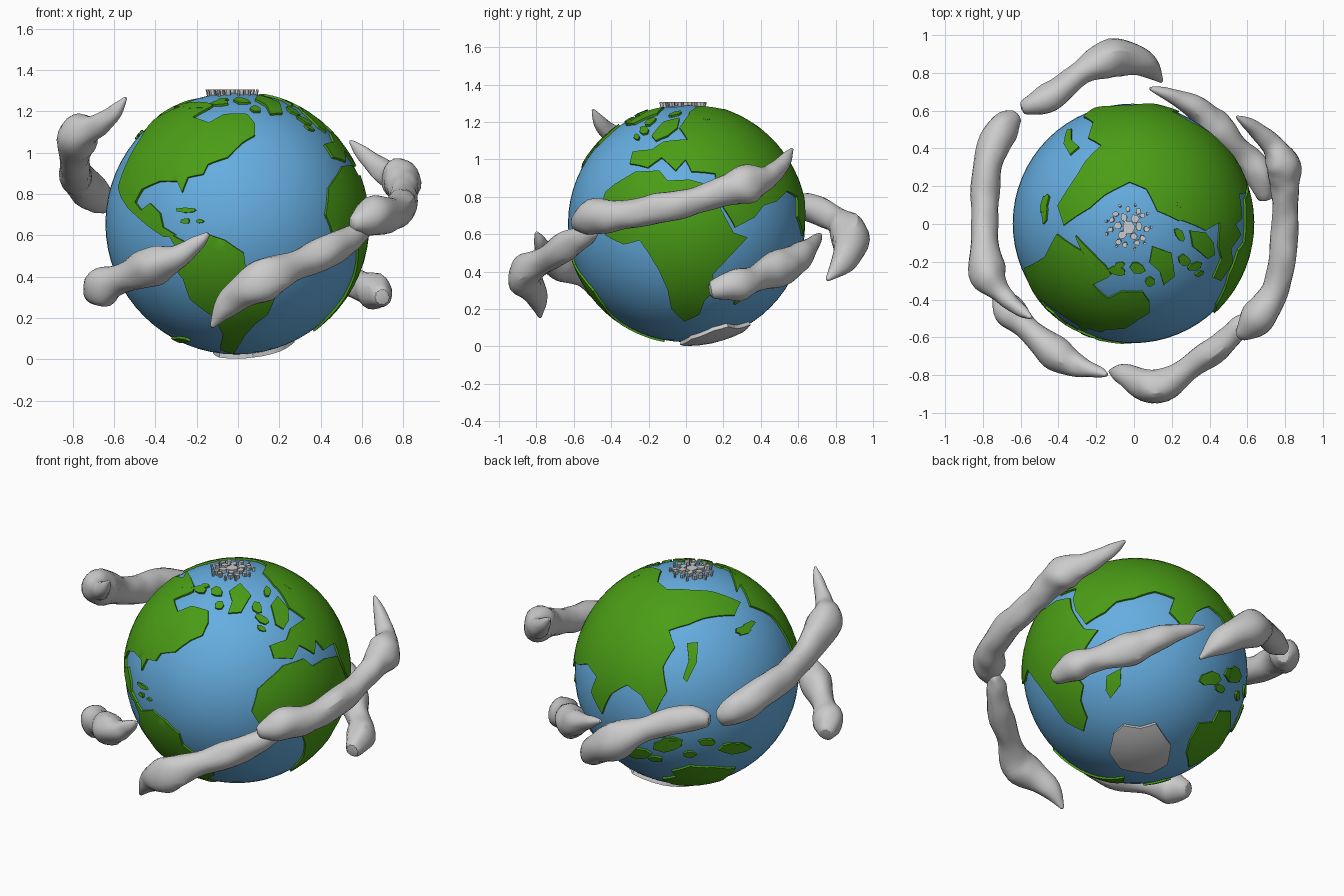
import bpy, bmesh, math, random
from mathutils import Vector
from mathutils.geometry import delaunay_2d_cdt, interpolate_bezier

if "Cube" in bpy.data.objects:
    bpy.data.objects.remove(bpy.data.objects["Cube"])

random.seed(4)
C = Vector((-0.008, 0.003, 0.657))      # globe centre
R_SEA, R_LAND, R_ICE = 0.634, 0.645, 0.655


def material(name, rgb):
    m = bpy.data.materials.new(name)
    m.diffuse_color = (*rgb, 1)
    m.use_nodes = True
    m.node_tree.nodes["Principled BSDF"].inputs["Base Color"].default_value = m.diffuse_color
    return m


BLUE = material("sea_blue", (0.13, 0.42, 0.75))
GREEN = material("land_green", (0.07, 0.34, 0.008))


def finish(bm, name, mat=None, angle=40):
    me = bpy.data.meshes.new(name)
    bm.to_mesh(me)
    bm.free()
    ob = bpy.data.objects.new(name, me)
    bpy.context.collection.objects.link(ob)
    if mat:
        me.materials.append(mat)
    bpy.context.view_layer.objects.active = ob
    ob.select_set(True)
    bpy.ops.object.shade_smooth_by_angle(angle=math.radians(angle))
    ob.select_set(False)
    return ob


# Sketch planes: azimuth, elevation, disc centre and disc radius of the globe
PLANES = {"front": (0, 0, 236.4, 224.3, 133), "right": (90, 0, 687, 224, 120.6),
          "top": (0, 90, 1133, 224.5, 122), "fr": (35, 25, 235, 670, 114),
          "bl": (215, 25, 688, 670, 114), "br": (145, -25, 1135, 670, 114)}


def on_sphere(plane, x, y):
    a, e, cx, cy, r = PLANES[plane]
    a, e = math.radians(a), math.radians(e)
    h = Vector((math.sin(a), -math.cos(a), 0))
    z = Vector((0, 0, 1))
    q = Vector(((x - cx) / r, (cy - y) / r))
    if q.length > 0.995:
        q *= 0.995 / q.length
    d = math.sqrt(1 - q.length_squared)
    right = Vector((math.cos(a), math.sin(a), 0))
    return (right * q.x + (z * math.cos(e) - h * math.sin(e)) * q.y
            + (h * math.cos(e) + z * math.sin(e)) * d).normalized()


def patch(bm, dirs, r_out, r_in=0.622, flat_z=None):
    """Raised spherical patch with a rim, filled inside an outline of directions."""
    c = sum(dirs, Vector()).normalized()
    t1 = c.orthogonal().normalized()
    t2 = c.cross(t1)
    pts = []
    for p in dirs:
        ang = p.angle(c)
        v = Vector((p.dot(t1), p.dot(t2)))
        pts.append(v.normalized() * ang if ang > 1e-6 else v)
    ring = []
    for p, q in zip(pts, pts[1:] + pts[:1]):
        n = max(1, math.ceil((q - p).length / 0.1))
        ring += [p.lerp(q, i / n) for i in range(n)]
    n = len(ring)
    edges = [(i, (i + 1) % n) for i in range(n)]
    ext = max(p.length for p in pts)
    k = int(ext / 0.11)
    grid = [Vector((i * 0.11 + (j % 2) * 0.055, j * 0.1)) for i in range(-k - 1, k + 2) for j in range(-k - 1, k + 2)]
    vs, _, fs, *_ = delaunay_2d_cdt(ring + grid, edges, [], 1, 1e-5)
    vm = {}

    def vert(i):
        if i not in vm:
            p = vs[i]
            a = p.length
            u = p / a if a > 1e-6 else p
            d = c * math.cos(a) + (t1 * u.x + t2 * u.y) * math.sin(a)
            co = C + d * r_out
            if flat_z:
                co.z = flat_z
            vm[i] = bm.verts.new(co)
        return vm[i]
    faces = [bm.faces.new([vert(i) for i in f]) for f in fs]
    rim = [e for f in faces for e in f.edges if e.is_boundary]
    new = bmesh.ops.extrude_edge_only(bm, edges=list(set(rim)))["geom"]
    for v in new:
        if isinstance(v, bmesh.types.BMVert):
            v.co = C + (v.co - C).normalized() * r_in


def land(name, *segments, r=R_LAND, mat=GREEN):
    bm = bmesh.new()
    patch(bm, [on_sphere(pl, x, y) for pl, pts in segments for x, y in pts], r)
    return finish(bm, name, mat)


# Ocean ball
bm = bmesh.new()
bmesh.ops.create_uvsphere(bm, u_segments=64, v_segments=32, radius=R_SEA)
bmesh.ops.translate(bm, verts=bm.verts, vec=C)
finish(bm, "ocean", BLUE)

# Continents
land("north_continent",
     ("top", [(1027, 268), (1045, 258), (1057, 235), (1066, 242), (1082, 252), (1090, 262), (1106, 267), (1108, 279),
              (1093, 286), (1108, 300), (1122, 293), (1143, 293), (1150, 303)]),
     ("front", [(255, 136), (243, 143), (228, 158), (208, 165), (203, 175), (188, 178), (182, 193), (177, 182),
                (160, 182), (142, 190), (135, 203), (141, 211), (150, 204), (160, 214), (163, 228), (176, 236),
                (164, 238), (148, 227), (128, 209), (121, 198), (118, 188)]))
land("south_continent",
     ("front", [(166, 232), (185, 243), (205, 234), (225, 241), (244, 254), (246, 270), (266, 285), (275, 299),
                (268, 315), (255, 325), (245, 336), (239, 346), (233, 355), (220, 350), (223, 335), (214, 318),
                (190, 300), (183, 280), (174, 268), (179, 252)]))
land("southern_desert_continent",
     ("right", [(606, 192), (616, 184), (636, 172), (660, 171), (668, 181), (690, 180), (712, 186), (718, 203),
                (734, 233), (748, 238), (731, 256), (713, 275), (716, 290), (705, 301), (700, 315), (685, 322),
                (672, 310), (668, 290), (659, 270), (648, 252), (640, 241), (624, 245), (606, 236), (598, 216)]))
land("great_continent",
     ("right", [(630, 164), (633, 152), (652, 150), (664, 142), (688, 140), (680, 128), (690, 114)]),
     ("top", [(1180, 222), (1158, 212), (1147, 190), (1130, 183), (1105, 196), (1090, 209)]),
     ("bl", [(728, 594), (742, 600), (736, 613), (705, 616), (690, 622), (670, 628), (676, 645), (664, 665),
             (668, 690), (655, 714), (642, 693), (628, 683), (612, 692), (603, 712), (592, 690)]),
     ("br", [(1165, 602), (1145, 596), (1124, 604)]),
     ("right", [(764, 206), (755, 218), (736, 228), (724, 208), (717, 190), (716, 174), (692, 172), (686, 160),
                (676, 171), (662, 158), (648, 168)]))
land("island_continent",
     ("br", [(1187, 742), (1195, 726), (1210, 723), (1215, 712), (1228, 710), (1230, 725), (1222, 745), (1205, 757),
             (1190, 766), (1185, 755)]))
land("northern_island", ("fr", [(227, 590), (238, 582), (249, 594), (239, 611), (226, 612), (230, 600)]))
land("southern_island", ("br", [(1098, 685), (1112, 677), (1112, 694), (1103, 707), (1098, 699)]))
land("eastern_island", ("bl", [(688, 641), (699, 640), (698, 660), (688, 680), (684, 676), (690, 658)]))
land("peninsula", ("right", [(652, 136), (664, 122), (680, 118), (678, 128), (668, 136), (656, 141)]))

# Small islands: plane, x, y, half width, half height
bm = bmesh.new()
for pl, x, y, rx, ry in [("front", 187, 211, 11, 3), ("front", 185, 222, 5, 3), ("front", 200, 222, 4, 2),
                         ("right", 644, 130, 5, 5), ("right", 637, 137, 3, 3), ("fr", 215, 590, 6, 5),
                         ("fr", 217, 604, 5, 5), ("fr", 265, 590, 4, 6), ("fr", 198, 588, 7, 4),
                         ("top", 1044, 210, 3, 16), ("top", 1120, 266, 5, 3), ("top", 1185, 205, 7, 5),
                         ("top", 1185, 262, 6, 7), ("bl", 668, 744, 14, 7), ("bl", 708, 741, 9, 4),
                         ("bl", 736, 746, 16, 6), ("bl", 690, 753, 7, 3), ("bl", 640, 752, 12, 5),
                         ("br", 1231, 674, 7, 8), ("br", 1215, 690, 5, 5), ("front", 195, 106, 22, 4),
                         ("bl", 745, 628, 8, 4), ("front", 180, 342, 9, 3)]:
    dirs = [on_sphere(pl, x + rx * random.uniform(.75, 1.15) * math.cos(t * math.tau / 7),
                      y - ry * random.uniform(.75, 1.15) * math.sin(t * math.tau / 7)) for t in range(7)]
    patch(bm, dirs, R_LAND)
finish(bm, "small_islands", GREEN)

# Ice: southern sheet and northern floes
land("south_ice_sheet", ("br", [(1109, 740), (1118, 732), (1135, 734), (1150, 729), (1167, 748), (1166, 765),
                                (1150, 774), (1120, 771), (1107, 757)]), r=R_ICE, mat=None)
bm = bmesh.new()
for count, dist, size in [(1, 0, 7), (6, 10.5, 4.2), (11, 18, 3), (9, 23, 1.5)]:
    for i in range(count):
        a = i * math.tau / count + random.uniform(-.15, .15)
        x, y = 1129 + dist * math.cos(a), 228 + dist * math.sin(a)
        dirs = [on_sphere("top", x + size * random.uniform(.7, 1.2) * math.cos(t * math.tau / 6),
                          y - size * random.uniform(.7, 1.2) * math.sin(t * math.tau / 6)) for t in range(6)]
        patch(bm, dirs, R_ICE, flat_z=1.306)
finish(bm, "north_ice_floes")


# Clouds: lumpy tapered tubes through (x, y, z, radius)
def cloud(name, path):
    bm = bmesh.new()
    P = [Vector(p) for p in path]
    T = [(P[min(i + 1, len(P) - 1)] - P[max(i - 1, 0)]) / 6 for i in range(len(P))]
    line = []
    for i in range(len(P) - 1):
        seg = [interpolate_bezier(P[i].xyz, P[i].xyz + T[i].xyz, P[i + 1].xyz - T[i + 1].xyz, P[i + 1].xyz, 4),
               [P[i].w + (P[i + 1].w - P[i].w) * s for s in (0, .26, .74, 1)]]
        line += list(zip(*seg))[:3]
    line.append((P[-1].xyz, P[-1].w))
    rings = []
    for i, (p, r) in enumerate(line):
        t = (line[min(i + 1, len(line) - 1)][0] - line[max(i - 1, 0)][0]).normalized()
        u = t.cross(Vector((0, 0, 1))).normalized()
        v = u.cross(t)
        n = 10
        rings.append([bm.verts.new(p + (u * math.cos(k * math.tau / n) * .92 + v * math.sin(k * math.tau / n))
                                   * r * random.uniform(.82, 1.12)) for k in range(n)])
    for a, b in zip(rings, rings[1:]):
        for k in range(len(a)):
            bm.faces.new((a[k], a[k - 1], b[k - 1], b[k]))
    bm.faces.new(rings[0])
    bm.faces.new(rings[-1][::-1])
    bmesh.ops.recalc_face_normals(bm, faces=bm.faces)
    ob = finish(bm, name, angle=60)
    ob.modifiers.new("soften", "SUBSURF").levels = 1
    ob.modifiers["soften"].render_levels = 1


cloud("cloud_front_right", [(-.13, -.78, .15, .01), (-.04, -.8, .28, .075), (.12, -.87, .38, .12), (.28, -.77, .45, .075),
                            (.45, -.65, .53, .085), (.56, -.54, .59, .065), (.63, -.48, .62, .025)])
cloud("cloud_right", [(.55, -.6, .65, .035), (.65, -.5, .69, .11), (.75, -.35, .70, .085), (.79, -.15, .74, .09),
                      (.8, .05, .78, .08), (.8, .2, .83, .09), (.79, .32, .87, .115), (.72, .43, .9, .07),
                      (.62, .52, .98, .045), (.54, .57, 1.06, .008)])
cloud("cloud_low_right", [(.7, .12, .3, .05), (.66, .28, .33, .1), (.57, .38, .37, .075), (.44, .5, .42, .11),
                          (.35, .6, .47, .085), (.2, .68, .55, .045), (.08, .72, .6, .01)])
cloud("cloud_back", [(.15, .75, .35, .01), (.05, .85, .47, .085), (-.12, .88, .59, .13), (-.28, .8, .68, .075),
                     (-.45, .67, .74, .09), (-.6, .61, .75, .04)])
cloud("cloud_left", [(-.62, .57, .74, .045), (-.7, .5, .8, .105), (-.77, .35, .87, .095), (-.79, .15, .9, .09),
                     (-.79, -.05, .97, .085), (-.78, -.25, 1.08, .12), (-.7, -.37, 1.12, .065),
                     (-.61, -.45, 1.18, .045), (-.54, -.5, 1.27, .008)])
cloud("cloud_front_left", [(-.71, -.36, .31, .05), (-.66, -.46, .35, .11), (-.57, -.55, .39, .075), (-.42, -.68, .45, .11),
                           (-.3, -.75, .49, .07), (-.2, -.78, .56, .04), (-.14, -.8, .61, .01)])
